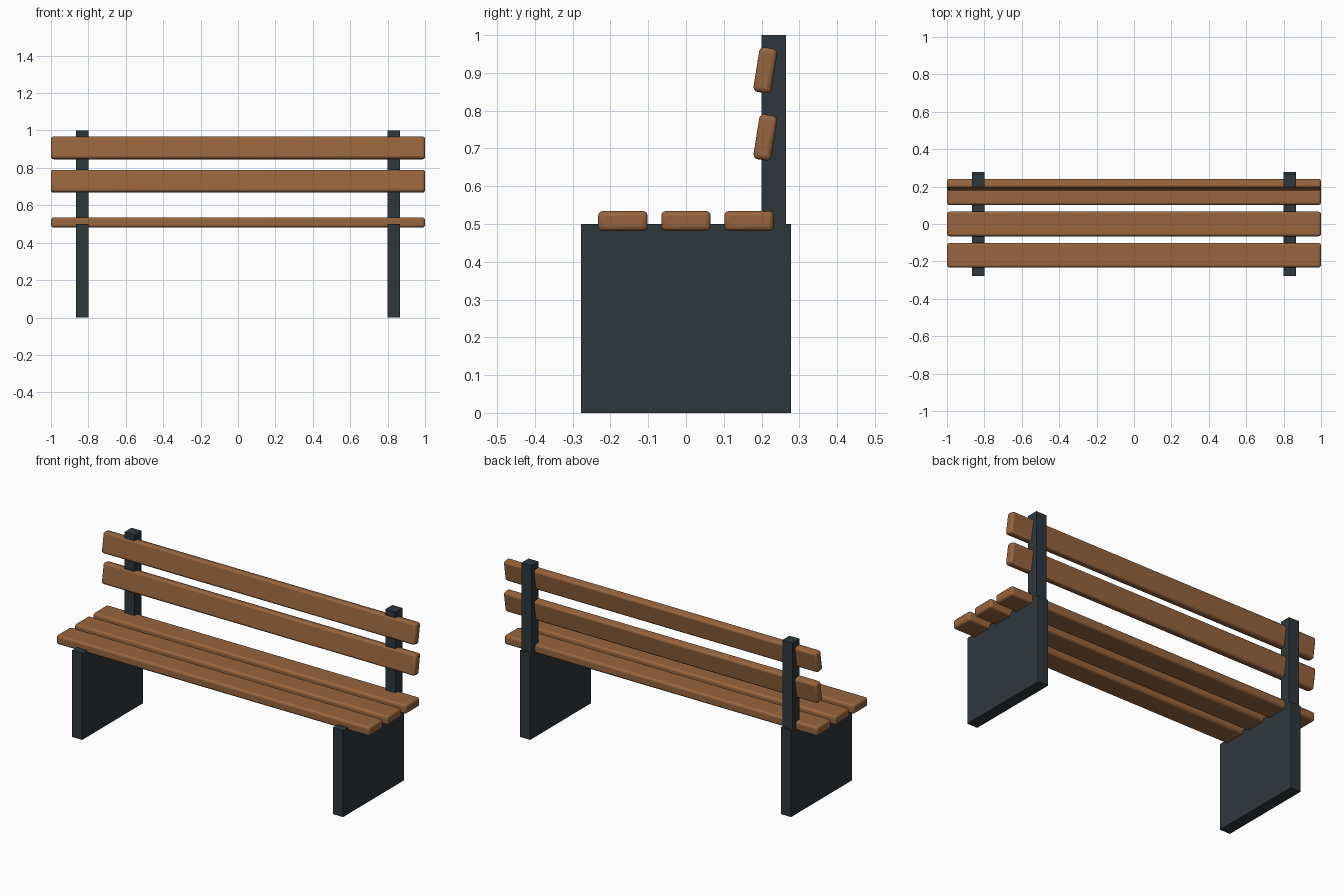
import bpy, math

if "Cube" in bpy.data.objects:
    bpy.data.objects.remove(bpy.data.objects["Cube"])


def material(name, color):
    m = bpy.data.materials.new(name)
    m.diffuse_color = (*color, 1)
    m.use_nodes = True
    m.node_tree.nodes["Principled BSDF"].inputs["Base Color"].default_value = m.diffuse_color
    return m


wood = material("brown wood", (0.31, 0.13, 0.047))
iron = material("dark slate metal", (0.028, 0.038, 0.045))


def box(name, center, size, mat, tilt=0, bevel=0):
    bpy.ops.mesh.primitive_cube_add(size=1, location=center)
    ob = bpy.context.object
    ob.name = name
    ob.scale = size
    bpy.ops.object.transform_apply(location=False, rotation=False, scale=True)
    ob.rotation_euler.x = tilt
    ob.data.materials.append(mat)
    if bevel:
        mod = ob.modifiers.new("rounded edges", "BEVEL")
        mod.width = bevel
        mod.segments = 3
        bpy.ops.object.shade_smooth_by_angle(angle=math.radians(35))
    return ob


# Side panels with back posts
for side, x in (("left", -0.833), ("right", 0.833)):
    box(side + "_leg", (x, 0, 0.25), (0.065, 0.556, 0.5), iron)
    box(side + "_back_post", (x, 0.2325, 0.745), (0.065, 0.065, 0.51), iron)

# Seat slats
for i in range(3):
    box(f"seat_slat_{i + 1}", (0, (i - 1) * 0.167, 0.508),
        (2, 0.131, 0.053), wood, bevel=0.013)

# Back slats, leaning backwards
for i, z in enumerate((0.729, 0.907)):
    box(f"back_slat_{i + 1}", (0, 0.21, z), (2, 0.048, 0.12), wood,
        tilt=math.radians(-9), bevel=0.013)
